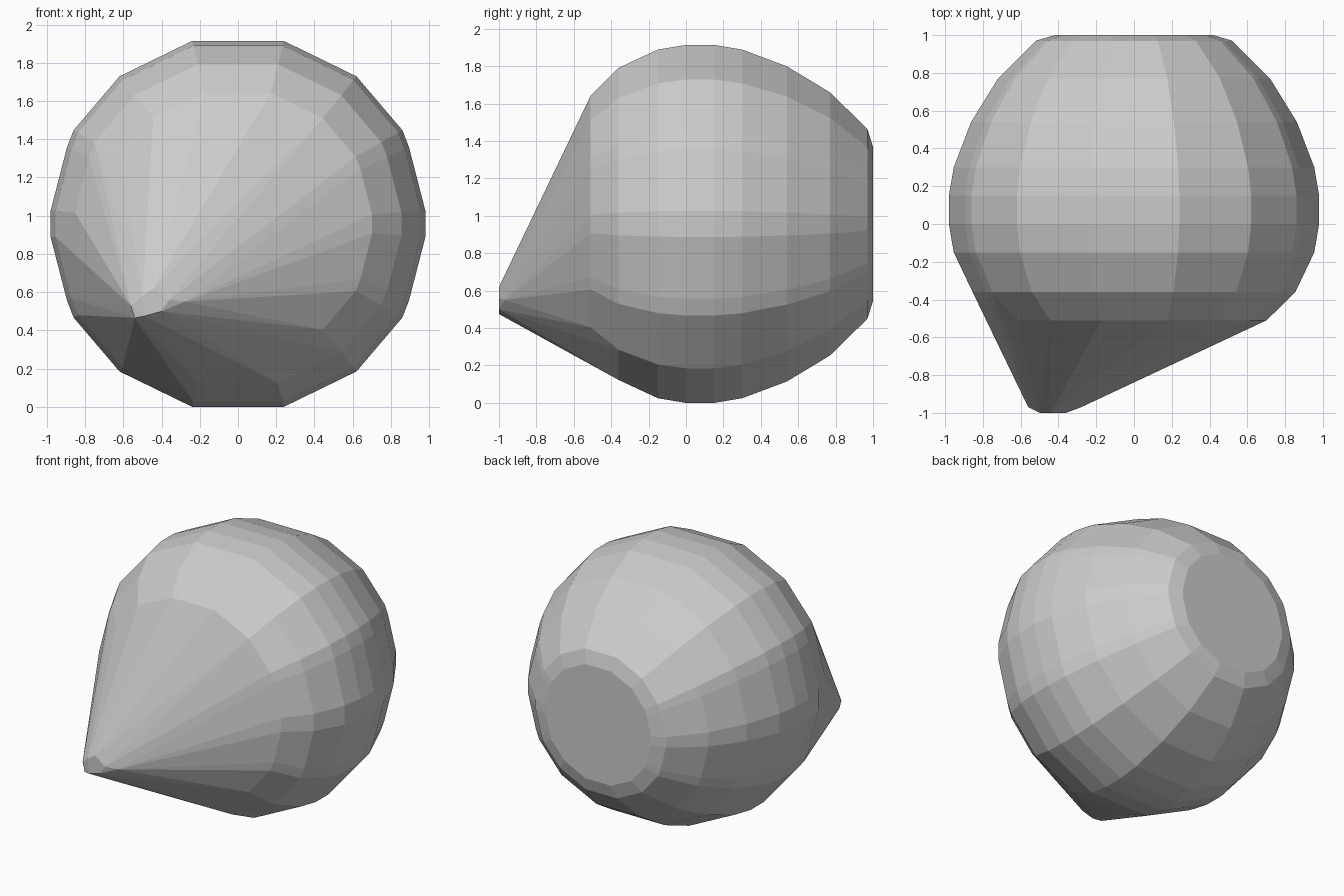
import bpy, bmesh

if "Cube" in bpy.data.objects:
    bpy.data.objects.remove(bpy.data.objects["Cube"])

CZ = 0.957

# One quarter of the blunted 14-sided cross-section (x, z from centre)
QUARTER = [(0.24, 0.957), (0.62, 0.772), (0.86, 0.49), (0.895, 0.40), (0.98, 0.07)]

# Stations along y: (y, scale of the section)
STATIONS = [(-0.51, 0.716), (-0.36, 0.872), (-0.15, 0.974), (0.0, 1.0),
            (0.15, 1.0), (0.30, 0.974), (0.54, 0.88), (0.77, 0.735),
            (0.97, 0.53), (1.0, 0.43)]

# Small blunt nose at the lower left of the front
NOSE = [(-0.56, -0.97, 0.53), (-0.54, -0.975, 0.465), (-0.49, -1.0, 0.475),
        (-0.50, -1.0, 0.58), (-0.44, -1.0, 0.62), (-0.36, -1.0, 0.56),
        (-0.40, -1.0, 0.50), (-0.28, -0.97, 0.55)]

bm = bmesh.new()
for y, s in STATIONS:
    for x, z in QUARTER:
        for sx in (-1, 1):
            for sz in (-1, 1):
                bm.verts.new((sx * x * s, y, CZ + sz * z * s))
for p in NOSE:
    bm.verts.new(p)

# Wrap everything in one faceted convex shell
res = bmesh.ops.convex_hull(bm, input=bm.verts[:])
loose = [v for v in bm.verts if not v.link_faces]
bmesh.ops.delete(bm, geom=loose, context='VERTS')
bmesh.ops.dissolve_limit(bm, angle_limit=0.01, verts=bm.verts[:], edges=bm.edges[:])
bmesh.ops.recalc_face_normals(bm, faces=bm.faces[:])

mesh = bpy.data.meshes.new("pointed_boulder")
bm.to_mesh(mesh)
bm.free()
obj = bpy.data.objects.new("pointed_boulder", mesh)
bpy.context.collection.objects.link(obj)
